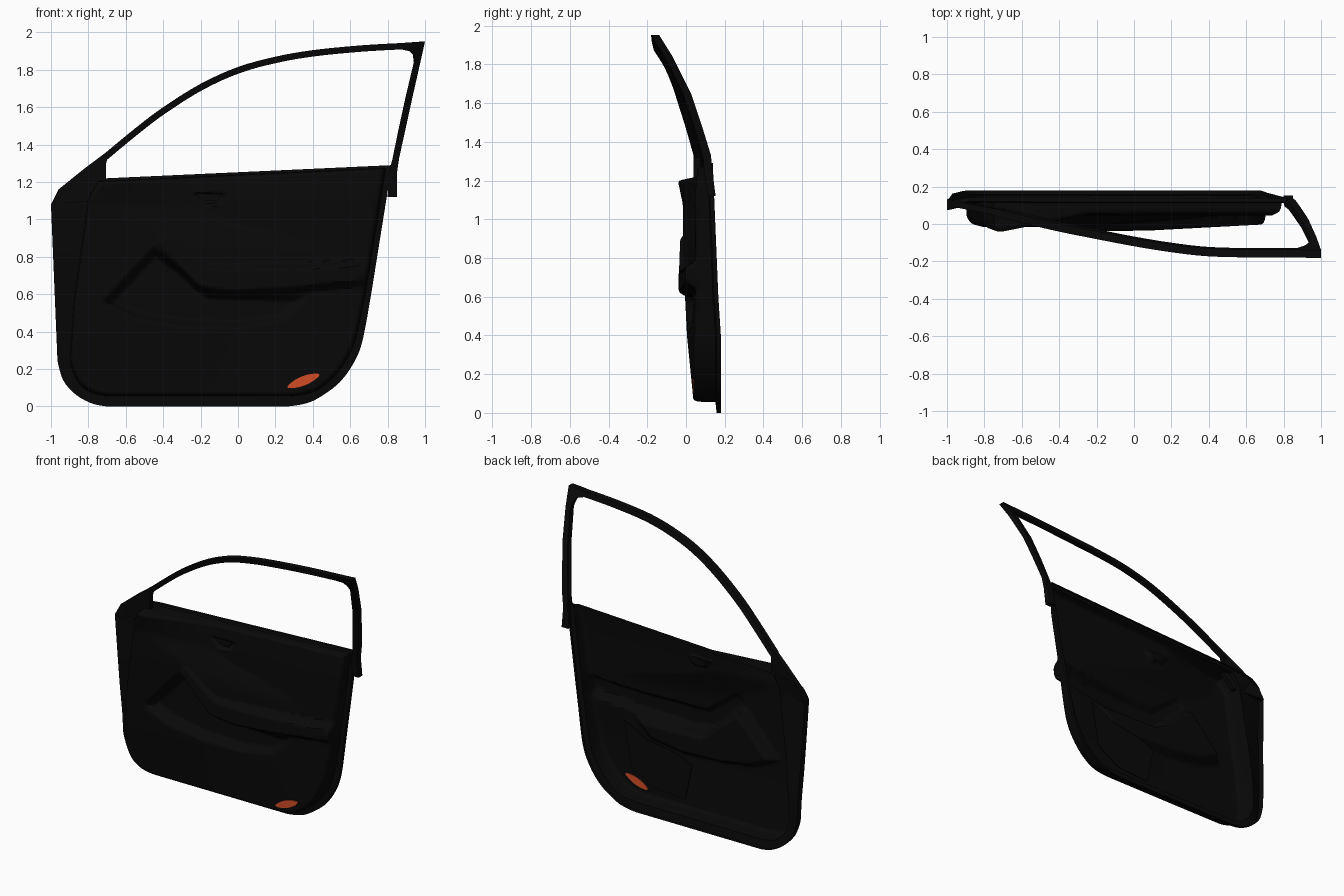
import bpy, math
from mathutils import Vector
import bmesh

if "Cube" in bpy.data.objects:
    bpy.data.objects.remove(bpy.data.objects["Cube"])


def material(name, rgb):
    m = bpy.data.materials.new(name)
    m.diffuse_color = (*rgb, 1)
    m.use_nodes = True
    m.node_tree.nodes["Principled BSDF"].inputs["Base Color"].default_value = m.diffuse_color
    return m


BLACK = material("black_plastic", (0.0026, 0.0026, 0.0026))
ORANGE = material("orange_reflector", (0.66, 0.075, 0.02))


def make(name, verts, faces, mat, angle=35):
    me = bpy.data.meshes.new(name)
    me.from_pydata(verts, [], faces)
    bm = bmesh.new()
    bm.from_mesh(me)
    bmesh.ops.recalc_face_normals(bm, faces=bm.faces)
    bm.to_mesh(me)
    bm.free()
    me.materials.append(mat)
    ob = bpy.data.objects.new(name, me)
    bpy.context.collection.objects.link(ob)
    bpy.ops.object.select_all(action='DESELECT')
    ob.select_set(True)
    bpy.context.view_layer.objects.active = ob
    bpy.ops.object.shade_smooth_by_angle(angle=math.radians(angle))


def ss(a, b, x):
    t = min(1, max(0, (x - a) / (b - a)))
    return t * t * (3 - 2 * t)


def interp(pts, x):
    if x <= pts[0][0]:
        return pts[0][1]
    for (a, p), (b, q) in zip(pts, pts[1:]):
        if x <= b:
            return p + (q - p) * (x - a) / (b - a)
    return pts[-1][1]


def spline(pts, steps=4):
    """Smooth curve through the points."""
    out, m = [], len(pts) - 1
    for i in range(m):
        p = [Vector(pts[max(0, min(m, i + d))]) for d in (-1, 0, 1, 2)]
        for s in range(steps):
            t = s / steps
            out.append(.5 * (2 * p[1] + (p[2] - p[0]) * t
                             + (2 * p[0] - 5 * p[1] + 4 * p[2] - p[3]) * t * t
                             + (3 * p[1] - p[0] - 3 * p[2] + p[3]) * t ** 3))
    return out + [Vector(pts[-1])]


def path_dist(p, path):
    best, v = 9, Vector(p)
    for a, b in zip(path, path[1:]):
        a, b = Vector(a), Vector(b)
        t = min(1, max(0, (v - a).dot(b - a) / (b - a).length_squared))
        best = min(best, (v - a - (b - a) * t).length)
    return best


def inside_dist(p, poly):
    """Distance to the border for points inside a polygon, otherwise 0."""
    hit = False
    for (ax, az), (bx, bz) in zip(poly, poly[1:] + poly[:1]):
        if (az > p[1]) != (bz > p[1]) and p[0] < ax + (bx - ax) * (p[1] - az) / (bz - az):
            hit = not hit
    return path_dist(p, poly + poly[:1]) if hit else 0


# Outlines in the x, z plane
OUTER = [tuple(v) for v in spline([(-.70, 0), (-.78, .015), (-.87, .065), (-.935, .14), (-.965, .24)], 3)
         + [(-1, 1.08), (-.96, 1.16), (-.88, 1.20), (-.70, 1.22), (.82, 1.29), (.80, 1.15)]
         + spline([(.72, .65), (.668, .36), (.62, .235), (.54, .125), (.43, .045), (.36, .015), (.27, 0)], 3)]
INNER = [tuple(v) for v in spline([(-.70, .055), (-.79, .075), (-.86, .135), (-.90, .24)], 3)
         + [(-.88, .55), (-.80, 1.12), (-.75, 1.205), (.79, 1.275), (.765, 1.12)]
         + spline([(.685, .62), (.635, .38), (.59, .265), (.52, .165), (.43, .09), (.35, .063), (.27, .055)], 3)]
POCKET = [(-.45, .86), (-.74, .55), (-.55, .46), (-.3, .42), (0, .41), (.25, .45),
          (.4, .6), (-.15, .62), (-.3, .75)]
HANDLE = [(-.25, 1.145), (-.06, 1.145), (-.06, 1.11), (-.10, 1.07), (-.19, 1.07)]
ARM = [(-.39, .87), (-.19, .69), (-.05, .675), (.3, .685), (.68, .715)]


def front(x, z):
    """Depth of the trim surface: panel, corner bulge, pocket, handle cup, armrest."""
    left = interp([(.05, .04), (.4, .005), (.6, -.005), (.9, -.015), (1.07, -.015), (1.2, -.042)], z)
    right = interp([(.05, .04), (.4, .04), (.7, .052), (1.1, .045), (1.3, .062)], z)
    top = ss(.8, 1.1, z)
    a, b = -.25 - .45 * top, .5 - .75 * top
    k = min(1, max(0, (x - a) / (b - a)))
    y = left + (right - left) * k
    k = ss(0, .05, inside_dist((x, z), POCKET))
    y += (max(y, .07) - y) * k
    y += .025 * ss(0, .018, inside_dist((x, z), HANDLE))
    w = interp([(-.4, .03), (-.2, .06), (0, .075), (.66, .055)], x)
    k = 1 - ss(w * .6, w + .02, path_dist((x, z), ARM))
    ya = interp([(-.4, -.03), (-.1, -.038), (.1, -.034), (.7, -.002)], x)
    return y + (ya - y) * k


def back(x, z):
    y = interp([(0, .18), (.4, .18), (.6, .167), (1.25, .14)], z)
    return y - .02 * ss(-.88, -1, x)


def lip(x, z):
    return back(x, z) - .022 - .03 * ss(-.88, -1, x)


C = (-.1, .65)


def radius(a, poly):
    """Distance from the centre to the outline in direction a."""
    dx, dz = math.cos(a), math.sin(a)
    best = 0
    for p, q in zip(poly, poly[1:] + poly[:1]):
        px, pz, ex, ez = p[0] - C[0], p[1] - C[1], q[0] - p[0], q[1] - p[1]
        den = dx * ez - dz * ex
        if abs(den) < 1e-9:
            continue
        r, s = (px * ez - pz * ex) / den, (px * dz - pz * dx) / den
        if r > 0 and -1e-4 <= s <= 1 + 1e-4:
            best = max(best, r)
    return best


# Door trim shell: rings from the flange inward, open at the back
corners = [(-1, 1.08), (-.96, 1.16), (-.70, 1.22), (.82, 1.29), (-.75, 1.205), (.79, 1.275)]
angles = [i * math.tau / 230 for i in range(230)]
angles += [math.atan2(z - C[1], x - C[0]) % math.tau for x, z in corners]
angles = sorted(set(angles))
n = len(angles)
radii = [(radius(a, OUTER), radius(a, INNER)) for a in angles]
RN = 66
verts, faces = [], []


def ring(fn):
    for a, (ro, ri) in zip(angles, radii):
        r, yf = fn(ro, ri)
        x, z = C[0] + r * math.cos(a), C[1] + r * math.sin(a)
        verts.append((x, yf(x, z), z))


ring(lambda o, i: (o, back))
ring(lambda o, i: (o, lip))
ring(lambda o, i: (i, lambda x, z: lip(x, z) - .006))
ring(lambda o, i: (i * .995, lambda x, z: front(x, z) + .025))
ring(lambda o, i: (i * .985, lambda x, z: front(x, z) + .007))
for k in range(RN):
    t = .97 * (1 - k / RN)
    ring(lambda o, i: (i * t, front))
rows = len(verts) // n
for r in range(rows - 1):
    for j in range(n):
        k = (j + 1) % n
        faces.append((r * n + j, r * n + k, (r + 1) * n + k, (r + 1) * n + j))
verts.append((C[0], front(*C), C[1]))
faces += [((rows - 1) * n + j, (rows - 1) * n + (j + 1) % n, rows * n) for j in range(n)]
make("door_trim_panel", verts, faces, BLACK, 45)


def plate(name, poly, yf, thick, mat):
    """Flat part whose front follows the depth function yf."""
    m = len(poly)
    v = [(x, yf(x, z), z) for x, z in poly] + [(x, yf(x, z) + thick, z) for x, z in poly]
    f = [tuple(range(m)), tuple(range(2 * m - 1, m - 1, -1))]
    f += [(i, (i + 1) % m, m + (i + 1) % m, m + i) for i in range(m)]
    make(name, v, f, mat)


# Corner panel at the foot of the window frame
plate("window_corner_panel",
      [(-1, 1.08), (-.96, 1.16), (-.83, 1.265), (-.71, 1.355), (-.69, 1.36), (-.705, 1.30),
       (-.705, 1.20), (-.78, 1.10)],
      lambda x, z: .04 + .2 * max(0, -.71 - x), .035, BLACK)

# Door release lever in its cup, and the map pocket seen from behind
plate("release_lever", [(-.225, 1.135), (-.09, 1.135), (-.11, 1.10), (-.18, 1.10)],
      lambda x, z: front(-.15, 1.105) - .012, .012, BLACK)
plate("map_pocket_back", [(-.10, .38), (-.05, .13), (.2, .15), (.37, .25), (.42, .56), (.25, .47), (0, .43)],
      lambda x, z: .072, .006, BLACK)

# Orange reflector, a pointed lens low on the panel
lens = []
for i in range(32):
    a = i * math.tau / 32
    u, v = .092 * math.cos(a), .025 * math.sin(a) * (1 - .25 * math.cos(a) ** 2)
    lens.append((.35 + u * .93 - v * .37, .137 + u * .37 + v * .93))
plate("reflector", lens, lambda x, z: front(x, z) - .005, .0099, ORANGE)

# Window frame: outer and inner edges (x, z, y) joined as a box section
curve = spline([(-.74, 1.33, .06), (-.55, 1.487, .015), (-.4, 1.60, -.02), (-.2, 1.725, -.06),
                (0, 1.815, -.098), (.2, 1.87, -.13), (.4, 1.905, -.152), (.65, 1.93, -.158),
                (.87, 1.943, -.158)])
pairs = []
for i, p in enumerate(curve):
    d = (curve[min(i + 1, len(curve) - 1)] - curve[max(i - 1, 0)]).to_2d().normalized()
    pairs.append((p, p + Vector((d.y * .034, -d.x * .034, .008))))
pairs += [((.94, 1.948, -.16), (.915, 1.90, -.135)),
          ((1.0, 1.952, -.16), (.935, 1.88, -.12)), ((.975, 1.84, -.09), (.94, 1.84, -.09)),
          ((.932, 1.65, .005), (.895, 1.65, .0)), ((.895, 1.48, .062), (.858, 1.48, .055)),
          ((.862, 1.33, .108), (.825, 1.32, .10)), ((.85, 1.25, .115), (.805, 1.25, .115)),
          ((.85, 1.12, .132), (.80, 1.12, .132))]
verts, faces = [], []
h = .021
for o, i in pairs:
    verts += [(o[0], o[2] - h, o[1]), (o[0], o[2] + h, o[1]),
              (i[0], i[2] + h, i[1]), (i[0], i[2] - h, i[1])]
for r in range(len(pairs) - 1):
    for j in range(4):
        k = (j + 1) % 4
        faces.append((r * 4 + j, r * 4 + k, r * 4 + 4 + k, r * 4 + 4 + j))
e = len(verts)
faces += [(0, 1, 2, 3), (e - 4, e - 3, e - 2, e - 1)]
make("window_frame", verts, faces, BLACK)
